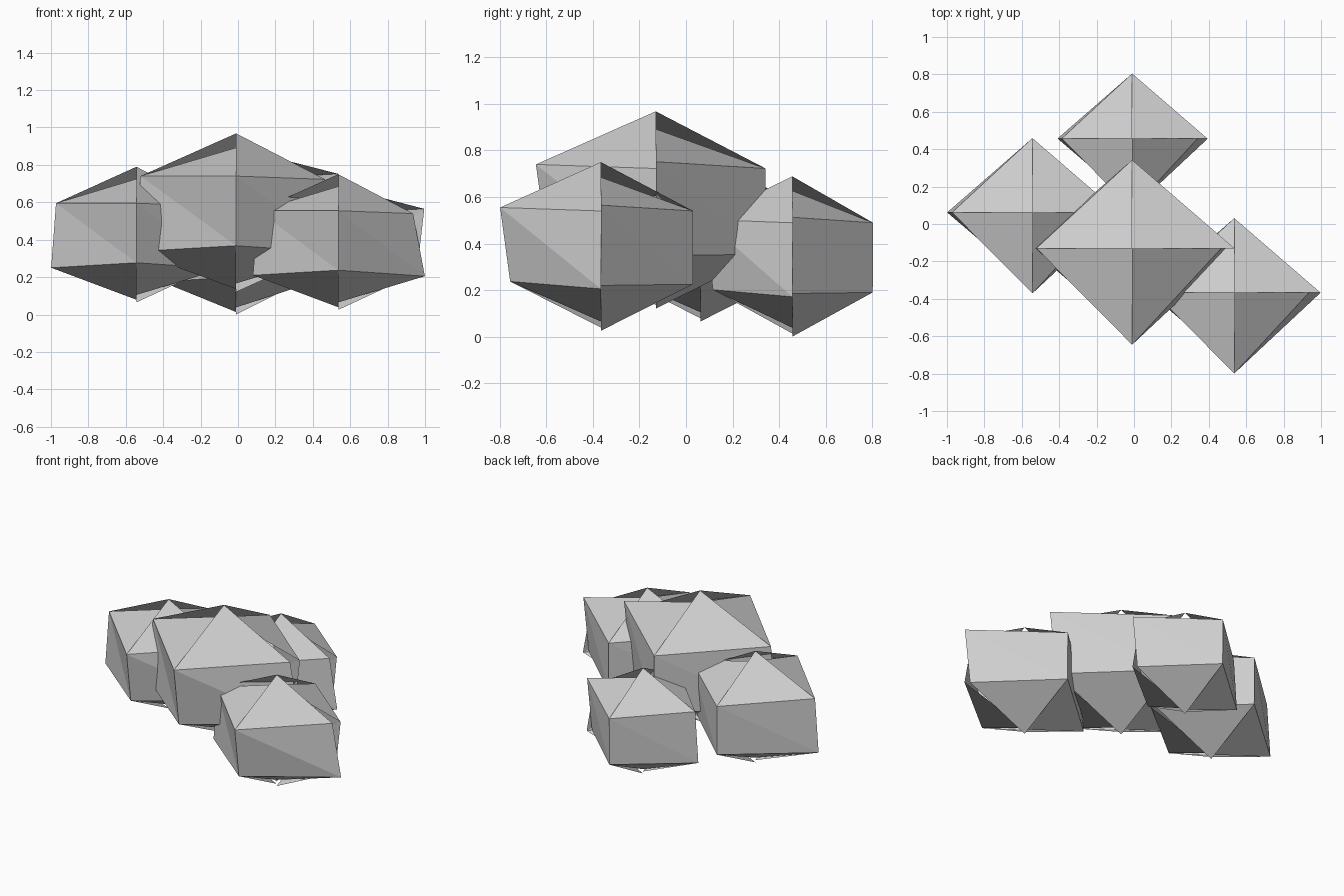
import bpy
import bmesh

if "Cube" in bpy.data.objects:
    bpy.data.objects.remove(bpy.data.objects["Cube"])

grey = bpy.data.materials.new("light_grey")
grey.diffuse_color = (0.62, 0.62, 0.62, 1)
grey.use_nodes = True
grey.node_tree.nodes["Principled BSDF"].inputs["Base Color"].default_value = grey.diffuse_color

# Each quarter of a puff: upper left, upper right, lower left, lower right,
# top tip height, bottom tip height (the quarters do not quite meet)
UP = {"left": (-0.43, 0, 0.53), "front": (0, -0.433, 0.53),
      "right_a": (0.40, 0, 0.515), "right_b": (0.46, 0, 0.54),
      "back": (0, 0.397, 0.515)}
LOW = {"left": (-0.456, 0, 0.185), "front": (0, -0.39, 0.212),
       "right_a": (0.463, 0, 0.18), "right_b": (0.42, 0, 0.195),
       "back": (0, 0.395, 0.20)}
QUARTERS = [("left", "front", 0.66, 0.014),
            ("front", "right_a", 0.725, 0.04),
            ("right_b", "back", 0.66, 0.0),
            ("back", "left", 0.725, 0.03)]


def puff(name, location, width, height):
    bm = bmesh.new()

    def place(points):
        return {k: bm.verts.new((x * width, y * width, z * height))
                for k, (x, y, z) in points.items()}

    up, low = place(UP), place(LOW)
    for a, b, top_z, bottom_z in QUARTERS:
        top = bm.verts.new((0, 0, top_z * height))
        bottom = bm.verts.new((0, 0, bottom_z * height))
        bm.faces.new((up[a], up[b], top))            # roof facet
        bm.faces.new((up[a], low[a], low[b]))        # side wall
        bm.faces.new((up[a], low[b], up[b]))
        bm.faces.new((low[b], low[a], bottom))       # underside facet
    mesh = bpy.data.meshes.new(name)
    bm.to_mesh(mesh)
    bm.free()
    mesh.materials.append(grey)
    obj = bpy.data.objects.new(name, mesh)
    obj.location = location
    bpy.context.collection.objects.link(obj)


# Cluster of four overlapping puffs
puff("large_middle_puff", (-0.01, -0.13, 0.12), 1.19, 1.17)
puff("right_puff", (0.536, -0.366, 0.025), 1.0, 1.0)
puff("left_puff", (-0.543, 0.062, 0.065), 1.0, 1.0)
puff("back_puff", (-0.01, 0.457, 0.0), 0.875, 0.95)
